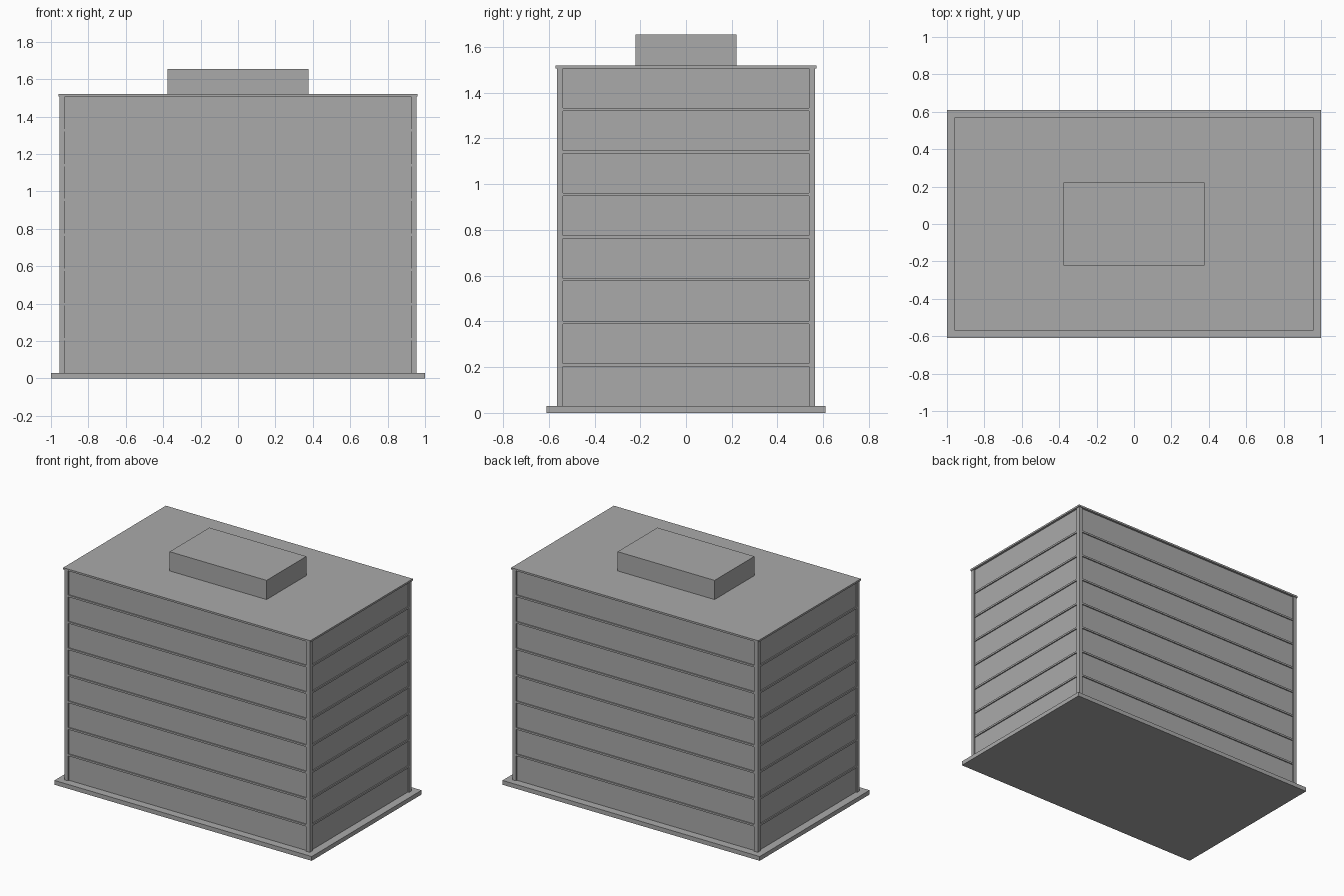
import bpy

cube = bpy.data.objects.get("Cube")
if cube:
    bpy.data.objects.remove(cube, do_unlink=True)

grey = bpy.data.materials.new("concrete_grey")
grey.use_nodes = True
colour = (0.4, 0.4, 0.4, 1)
grey.diffuse_color = colour
grey.node_tree.nodes["Principled BSDF"].inputs["Base Color"].default_value = colour


def box(name, half_x, half_y, bottom, top, x=0, y=0):
    bpy.ops.mesh.primitive_cube_add(size=2, location=(x, y, (bottom + top) / 2))
    ob = bpy.context.object
    ob.name = name
    ob.scale = (half_x, half_y, (top - bottom) / 2)
    bpy.ops.object.transform_apply(location=False, rotation=False, scale=True)
    ob.data.materials.append(grey)
    return ob


BASE_TOP, ROOF_TOP, SLAB = 0.03, 1.52, 0.013
HALF_X, HALF_Y = 0.954, 0.565
RECESS, COLUMN = 0.01, 0.014
FLOORS = 8
storey = (ROOF_TOP - BASE_TOP) / FLOORS

# Ground plinth, roof slab and rooftop plant room
box("base_plinth", 1.0, 0.61, 0, BASE_TOP)
box("roof_slab", 0.96, 0.57, ROOF_TOP - SLAB, ROOF_TOP)
box("plant_room", 0.377, 0.221, ROOF_TOP, 1.655)

# Recessed walls
box("walls", HALF_X - RECESS, HALF_Y - RECESS, BASE_TOP, ROOF_TOP - SLAB)

# Floor edges standing out between the columns
for k in range(1, FLOORS):
    top = BASE_TOP + storey * k
    box(f"floor_edge_{k}", HALF_X - 0.002, HALF_Y - 0.002, top - SLAB, top)

# Corner columns
for sx, side in ((1, "left"), (-1, "right")):
    for sy, end in ((-1, "front"), (1, "back")):
        box(f"{end}_{side}_column", COLUMN, COLUMN, BASE_TOP, ROOF_TOP - SLAB,
            sx * (HALF_X - COLUMN), sy * (HALF_Y - COLUMN))
